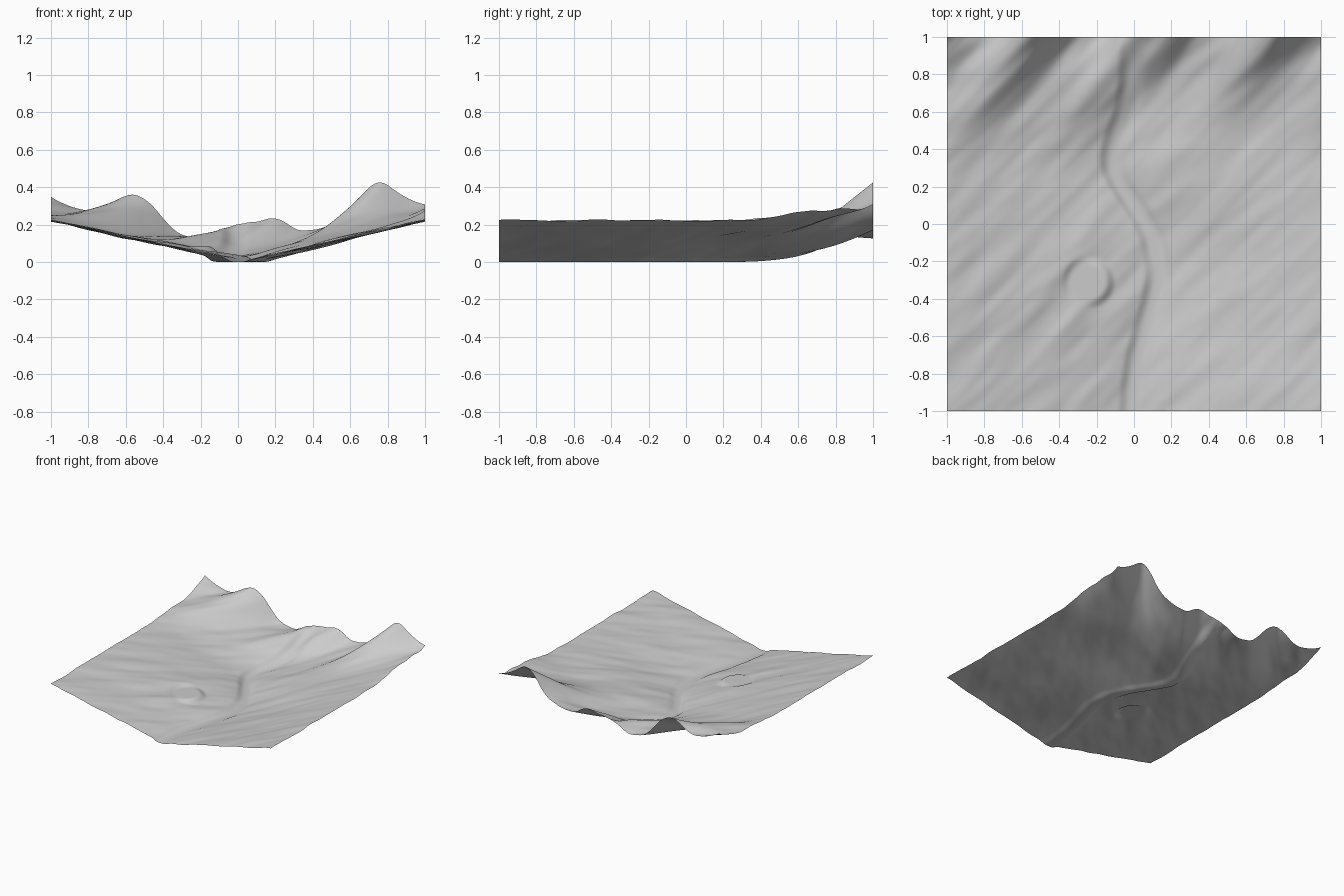
import bpy, bmesh
from math import exp
from mathutils import Vector, noise

cube = bpy.data.objects.get("Cube")
if cube:
    bpy.data.objects.remove(cube)

CELLS = 170
PAD_CENTRE, PAD_RADIUS, PAD_HEIGHT = Vector((-0.245, -0.31)), 0.09, 0.083
# Mountain bumps along the back edge: position, height, width
PEAKS = [(-1.05, 0.07, 0.13), (-0.55, 0.165, 0.16), (-0.01, 0.13, 0.12),
         (0.18, 0.12, 0.12), (0.74, 0.175, 0.15), (0.92, 0.02, 0.1),
         (1.35, 0.15, 0.15)]


def bump(value, centre, width):
    return exp(-((value - centre) / width) ** 2)


def smooth(low, high, value):
    t = min(1, max(0, (value - low) / (high - low)))
    return t * t * (3 - 2 * t)


def river(y):
    return 0.14 * bump(y, -0.24, 0.4) - 0.12 * bump(y, 0.32, 0.25) - 0.01


def height(x, y):
    # Valley slopes that meet along the winding river bed
    c = river(y)
    slope = 0.222 * abs(x - c) / (1 - c if x > c else 1 + c)
    bank = smooth(0, 0.08, abs(x - c))

    # Steeper left bank, fading out up the slope
    slope += 0.012 * smooth(0, 0.08, c - x) * (1 - smooth(0.1, 0.7, c - x))

    # Diagonal ripples, stronger in the mountains
    rise = max(0, (y - 0.2) / 0.8) ** 2.2
    ripple = 0.009 * noise.noise(Vector(((x - y) * 6, (x + y) * 1.8, 0.4)))
    ripple += 0.004 * noise.noise(Vector(((x - y) * 11, (x + y) * 3, 3.7)))
    z = (slope + ripple * (1 + 1.5 * rise)) * bank

    # Mountains grow towards the back, their ridges running diagonally
    u = x + 0.7 * (1 - y)
    ridge = 0.07 + sum(h * bump(u, p, w) for p, h, w in PEAKS)
    z += rise * ridge * (0.95 + 0.05 * bank)

    # Level round pad set into the left slope
    d = (Vector((x, y)) - PAD_CENTRE).length
    blend = smooth(PAD_RADIUS, PAD_RADIUS + 0.055, d)
    return max(0, PAD_HEIGHT + (z - PAD_HEIGHT) * blend)


# Terrain sheet
bm = bmesh.new()
bmesh.ops.create_grid(bm, x_segments=CELLS, y_segments=CELLS, size=1)
for v in bm.verts:
    v.co.z = height(v.co.x, v.co.y)
for f in bm.faces:
    f.smooth = True
mesh = bpy.data.meshes.new("valley_terrain")
bm.to_mesh(mesh)
bm.free()
terrain = bpy.data.objects.new("valley_terrain", mesh)
bpy.context.collection.objects.link(terrain)

# Plain grey ground
mat = bpy.data.materials.new("ground_grey")
mat.use_nodes = True
grey = (0.6, 0.6, 0.6, 1)
mat.diffuse_color = grey
mat.node_tree.nodes["Principled BSDF"].inputs["Base Color"].default_value = grey
mesh.materials.append(mat)
